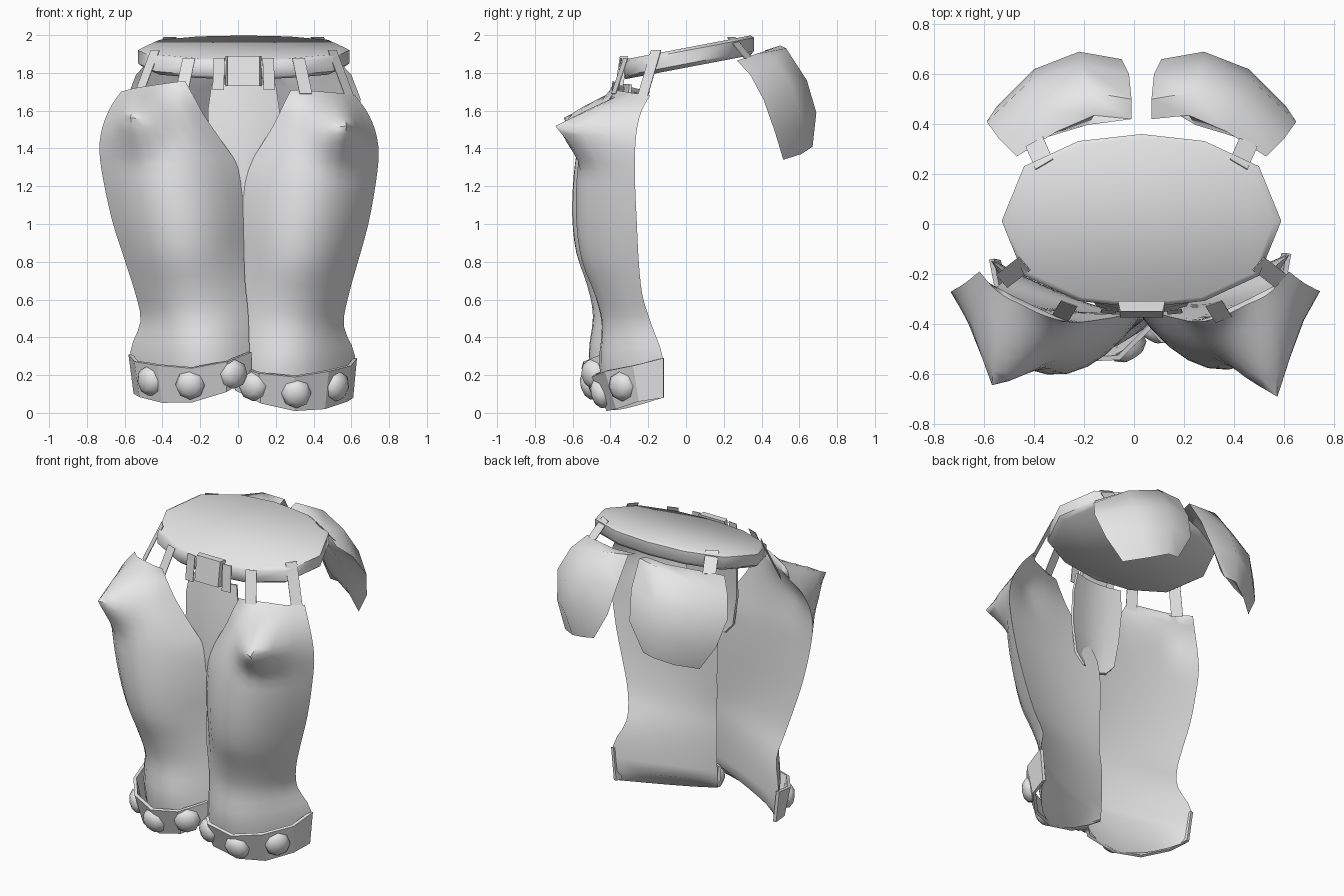
import bpy, bmesh, math
from mathutils import Vector

if "Cube" in bpy.data.objects:
    bpy.data.objects.remove(bpy.data.objects["Cube"])

grey = bpy.data.materials.new("plain grey")
grey.diffuse_color = (0.8, 0.8, 0.8, 1)
grey.use_nodes = True
grey.node_tree.nodes["Principled BSDF"].inputs["Base Color"].default_value = grey.diffuse_color
CX = 0.03  # centre line of the belt


def finish(name, verts, faces, thick=0.0, angle=40):
    me = bpy.data.meshes.new(name)
    me.from_pydata([tuple(v) for v in verts], [], faces)
    me.materials.append(grey)
    ob = bpy.data.objects.new(name, me)
    bpy.context.collection.objects.link(ob)
    if thick:
        mod = ob.modifiers.new("thickness", 'SOLIDIFY')
        mod.thickness, mod.offset = thick, -1
    bpy.ops.object.select_all(action='DESELECT')
    ob.select_set(True)
    bpy.context.view_layer.objects.active = ob
    if thick:
        bpy.ops.object.modifier_apply(modifier="thickness")
    bpy.ops.object.shade_smooth_by_angle(angle=math.radians(angle))
    return ob


def sheet(name, rows, flip=False, thick=0.03, angle=40):
    n = len(rows[0])
    faces = []
    for r in range(len(rows) - 1):
        for c in range(n - 1):
            f = (r*n + c, r*n + n + c, r*n + n + c + 1, r*n + c + 1)
            faces.append(f[::-1] if flip else f)
    return finish(name, [v for row in rows for v in row], faces, thick, angle)


def closed_sheet(name, rows, flip=False, weight=0.9, shift=(0, 0, 0), angle=40):
    # curved front with a nearly flat back spanning its side edges
    R, C = len(rows), len(rows[0])
    rows = [[Vector(p) for p in row] for row in rows]
    verts = [p for row in rows for p in row]
    back = {}
    for r in range(1, R - 1):
        for c in range(1, C - 1):
            chord = rows[r][0].lerp(rows[r][-1], c / (C - 1))
            back[r, c] = len(verts)
            verts.append(rows[r][c].lerp(chord, weight) + Vector(shift))
    faces = []
    for r in range(R - 1):
        for c in range(C - 1):
            q = [(r, c), (r+1, c), (r+1, c+1), (r, c+1)]
            front = [i*C + j for i, j in q]
            rear = [back.get(k, k[0]*C + k[1]) for k in q][::-1]
            faces.append(front[::-1] if flip else front)
            faces.append(rear[::-1] if flip else rear)
    return finish(name, verts, faces, 0, angle)


def spline(a, b, c, d, t):
    return 0.5 * (2*b + (c - a)*t + (2*a - 5*b + 4*c - d)*t*t + (3*b - a - 3*c + d)*t**3)


def left_leg(p):
    # the left leg mirrors the right one and leans in slightly
    x, y, z = p
    low = max(0, 1 - z / 1.7)
    return Vector((-x + 0.06*low, y - low*(0.09 - 0.1*x), z + 0.07 - 0.08*x))


# Belt: tilted, closed twelve-sided drum
QUARTER = [(1, 0), (.84, .63), (.45, .92), (0, 1)]
RING = QUARTER + [(-x, y) for x, y in QUARTER[2::-1]]
RING += [(x, -y) for x, y in RING[5:0:-1]]
N = len(RING)
verts = []
for r, dz in ((0.95, -0.055), (1, -0.035), (1, 0.035), (0.95, 0.05)):
    for u, v in RING:
        y = 0.012 + 0.348 * r * v
        verts.append((CX + 0.56 * r * u, y, 1.883 + 0.19*y + dz))
faces = [(k*N + i, k*N + (i+1) % N, k*N + N + (i+1) % N, k*N + N + i)
         for k in range(3) for i in range(N)]
faces += [tuple(range(N))[::-1], tuple(range(3*N, 4*N))]
finish("belt", verts, faces, angle=50)

# Leg panels: rows of inner edge, front and outer edge, top to bottom
LEG = [
    ((.28, -.39, 1.71), (.455, -.32, 1.70), (.62, -.19, 1.68)),
    ((.23, -.39, 1.61), (.46, -.44, 1.61), (.68, -.235, 1.60)),
    ((.18, -.38, 1.51), (.45, -.52, 1.50), (.725, -.26, 1.50)),
    ((.10, -.36, 1.38), (.42, -.56, 1.38), (.745, -.27, 1.38)),
    ((.01, -.33, 1.22), (.39, -.58, 1.22), (.73, -.27, 1.22)),
    ((-.01, -.32, 1.00), (.36, -.58, 1.00), (.69, -.26, 1.00)),
    ((.00, -.32, 0.80), (.34, -.55, 0.80), (.635, -.25, 0.80)),
    ((.00, -.32, 0.62), (.32, -.48, 0.62), (.585, -.23, 0.62)),
    ((-.01, -.31, 0.46), (.31, -.44, 0.46), (.56, -.18, 0.46)),
    ((-.01, -.31, 0.28), (.31, -.45, 0.25), (.62, -.125, 0.30)),
    ((-.01, -.32, 0.12), (.31, -.40, 0.015), (.605, -.125, 0.08)),
]
LEG = [[Vector(p) for p in row] for row in LEG]


def leg_rows(peak, lift):
    rows, last = [], len(LEG) - 1
    for k in range(last * 3 + 1):
        i = min(k // 3, last - 1)
        t = k / 3 - i
        q = [LEG[min(max(i + o, 0), last)] for o in (-1, 0, 1, 2)]
        a, m, b = (spline(q[0][j], q[1][j], q[2][j], q[3][j], t) for j in range(3))
        ctrl = 2*m - (a + b)/2
        row = []
        for c in range(11):
            u = c / 10
            p = a*(1-u)**2 + ctrl*2*u*(1-u) + b*u*u
            # pointed knee
            d = math.hypot(p.x - 0.56, p.z - 1.50)
            w = max(0, 1 - d/0.23)**1.4 * min(1, (1 - u)/0.25)
            row.append(p + Vector((0.015, -peak, lift)) * w)
        rows.append(row)
    return rows


closed_sheet("right_leg_panel", leg_rows(0.23, .02), angle=60)
closed_sheet("left_leg_panel", [[left_leg(p) for p in r] for r in leg_rows(0.18, .04)],
             True, angle=60)

# Cuffs: x, y, top z, bottom x, bottom y, bottom z
CUFF = [(-.02, -.34, .25, -.015, -.33, .12), (.11, -.475, .21, .12, -.43, .05),
        (.30, -.50, .19, .30, -.42, .01), (.48, -.43, .22, .46, -.37, .02),
        (.60, -.28, .25, .58, -.25, .06), (.63, -.12, .29, .61, -.12, .08)]
top = [Vector(c[:3]) for c in CUFF]
bottom = [Vector(c[3:]) for c in CUFF]
sheet("right_cuff", [top, bottom], thick=0.02, angle=25)
sheet("left_cuff", [[left_leg(p) for p in r] for r in (top, bottom)], True, 0.02, 25)


# Cuff studs: flattened low domes
def stud(name, pos, normal):
    rot = Vector(normal).to_track_quat('Z', 'Y')
    v, f = [], []
    for r, h in ((.08, -.02), (.075, .012), (.045, .035)):
        for i in range(8):
            a = math.pi * i / 4
            v.append(Vector(pos) + rot @ Vector((r*math.cos(a), r*math.sin(a), h)))
    v.append(Vector(pos) + rot @ Vector((0, 0, .042)))
    for k in (0, 8):
        f += [(k+i, k+(i+1) % 8, k+8+(i+1) % 8, k+8+i) for i in range(8)]
    f += [(16+i, 16+(i+1) % 8, 24) for i in range(8)]
    f.append(tuple(range(8))[::-1])
    finish(name, v, f, angle=60)


for i, (p, n) in enumerate([((.075, -.425, .14), (-.5, -.8, -.15)),
                            ((.31, -.46, .10), (.1, -1, -.3)),
                            ((.53, -.345, .14), (.75, -.65, -.15))]):
    stud(f"right_stud_{i+1}", p, n)
    stud(f"left_stud_{i+1}", left_leg(p), (-n[0], n[1], n[2]))

# Rear hip plates: curved shields, inner to outer edge, top to bottom
HIP = [
    [(.07, .42, 1.92), (.22, .435, 1.92), (.37, .37, 1.90), (.53, .27, 1.865)],
    [(.07, .50, 1.945), (.25, .53, 1.93), (.44, .47, 1.88), (.60, .34, 1.79)],
    [(.08, .60, 1.78), (.27, .64, 1.76), (.48, .57, 1.71), (.65, .41, 1.66)],
    [(.11, .66, 1.60), (.28, .69, 1.59), (.46, .62, 1.53), (.61, .47, 1.49)],
    [(.21, .66, 1.42), (.29, .67, 1.41), (.40, .61, 1.37), (.52, .515, 1.34)],
]
SHIFT = (0, -.05, -.03)
closed_sheet("right_hip_plate", HIP, True, 1, SHIFT, 60)
closed_sheet("left_hip_plate", [[(2*CX - x, y, z) for x, y, z in r] for r in HIP],
             False, 1, SHIFT, 60)

# Centre cloth between the legs
cloth = []
for z, hw, y in ((1.74, .17, -.33), (1.6, .19, -.345), (1.4, .18, -.36),
                 (1.22, .15, -.365), (1.15, .09, -.365)):
    cloth.append([(CX + hw*s, y + 0.03*s*s, z) for s in (-1, -.5, 0, .5, 1)])
sheet("centre_cloth", cloth, thick=0.015)


# Straps: thin flat bands from belt to part
def strap(name, a, b, side, width=0.07, thick=0.004):
    a, b = Vector(a), Vector(b)
    s = Vector(side).normalized() * width / 2
    sheet(name, [[a - s, a + s], [b - s, b + s]], thick=thick)


for tag, m in (("right", 1), ("left", -1)):
    def mx(x):
        return CX + m * (x - CX)
    strap(tag + "_inner_strap", (mx(.16), -.345, 1.88), (mx(.165), -.36, 1.71), (1, m*.1, 0), .06)
    strap(tag + "_front_strap", (mx(.32), -.32, 1.88), (mx(.36), -.385, 1.69), (1, m*.35, 0))
    strap(tag + "_side_strap", (mx(.50), -.16, 1.92), (mx(.59), -.23, 1.68), (.65, m*.75, 0))
    strap(tag + "_rear_strap", (mx(.42), .24, 1.99), (mx(.46), .33, 1.88), (-.85, m*.5, 0), .08)

# Buckle: raised loop on the belt front
bx = [(CX + x, -.35 + y + z*.15, 1.81 + z) for z in (-.08, .08) for x, y in
      ((-.095, .03), (-.085, -.012), (.085, -.012), (.095, .03))]
finish("buckle", bx, [(0, 1, 5, 4), (1, 2, 6, 5), (2, 3, 7, 6), (3, 0, 4, 7),
                      (3, 2, 1, 0), (4, 5, 6, 7)], angle=30)
